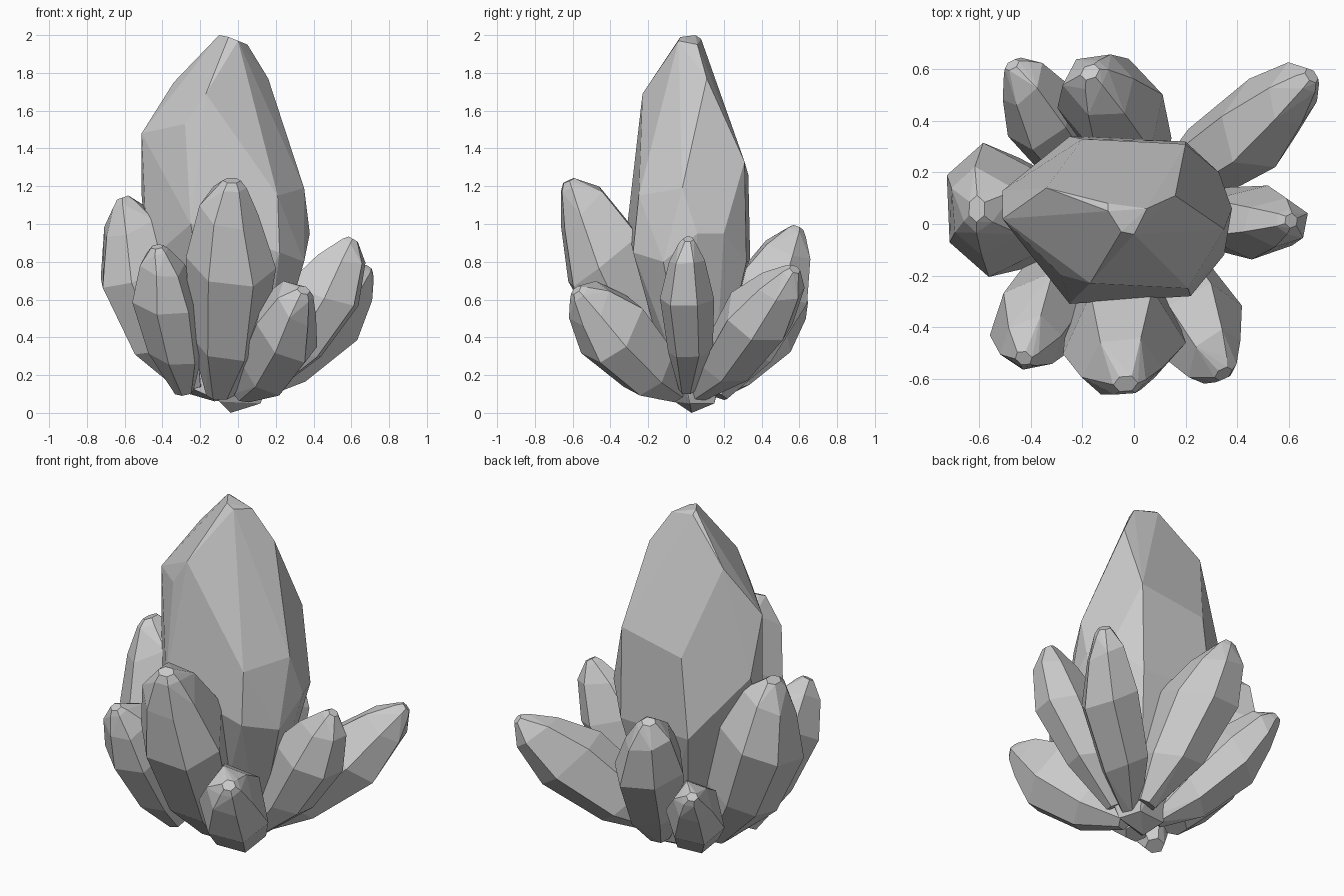
import bpy, bmesh, math, random
from mathutils import Vector

if "Cube" in bpy.data.objects:
    bpy.data.objects.remove(bpy.data.objects["Cube"])

random.seed(4)


def hull(name, points):
    """Flat-faced convex crystal from a point cloud."""
    bm = bmesh.new()
    for p in points:
        bm.verts.new(p)
    res = bmesh.ops.convex_hull(bm, input=bm.verts[:])
    junk = {g for g in res["geom_interior"] + res["geom_unused"]
            if isinstance(g, bmesh.types.BMVert)}
    bmesh.ops.delete(bm, geom=list(junk), context='VERTS')
    bmesh.ops.dissolve_limit(bm, angle_limit=math.radians(5),
                             verts=bm.verts[:], edges=bm.edges[:])
    bmesh.ops.recalc_face_normals(bm, faces=bm.faces[:])
    me = bpy.data.meshes.new(name)
    bm.to_mesh(me)
    bm.free()
    ob = bpy.data.objects.new(name, me)
    bpy.context.collection.objects.link(ob)
    return ob


# position along the axis, relative girth, extra fullness on the inner side
PROFILE = [(0, .3, 1.2), (.28, .82, 1.7), (.64, 1, 1.75), (.87, .66, 1.6),
           (.97, .34, 1.2), (1, .2, 1)]


def shard(name, base, tip, width, depth, bow, turn):
    """Six-sided tapered crystal leaning from base to tip, fuller inside."""
    base, tip = Vector(base), Vector(tip)
    axis = tip - base
    side = axis.cross(Vector((0, 0, 1))).normalized()
    up = side.cross(axis).normalized()
    pts = []
    for t, r, inner in PROFILE:
        mid = base + axis * t - up * bow * math.sin(math.pi * t)
        mid += side * random.uniform(-.02, .02) * r
        for k in range(6):
            a = math.radians(turn + 60 * k)
            lift = math.sin(a) * (inner if math.sin(a) > 0 else 1)
            slide = axis * .05 * math.cos(a + turn) * (0 < t < .9)
            pts.append(mid + slide + side * width * r * math.cos(a)
                       + up * depth * r * lift)
    hull(name, pts)


# large central crystal
hull("central_crystal", [
    (-.1, .05, 2), (-.05, -.03, 1.99), (.0, -.04, 1.97), (.05, .06, 1.95), (-.1, .08, 1.98),
    (-.34, .14, 1.75), (-.17, -.23, 1.69), (.16, .11, 1.77),
    (-.51, .02, 1.48), (-.28, -.2, 1.53), (.1, -.17, 1.46),
    (.2, .31, 1.33), (-.2, .33, 1.26), (.35, -.02, 1.19), (.21, -.25, 1.15),
    (-.25, -.31, 1.0), (-.51, .13, 1.15), (.33, .2, .95), (.38, .06, .95),
    (.35, -.12, .8), (.22, -.28, .85), (-.25, .34, .8), (.2, .32, .8), (-.48, -.02, .8),
    (-.1, -.06, .06), (-.04, .03, .0), (.12, .02, .05), (.08, .15, .05), (-.1, .12, .06)])

# ring of leaning crystals: base, tip, half width, half depth, outward bow, turn
for args in [
    ("left_crystal", (-.25, .05, .12), (-.61, .06, 1.14), .26, .18, .11, 0),
    ("front_left_crystal", (-.28, -.17, .11), (-.43, -.52, .88), .175, .15, .02, 25),
    ("front_crystal", (-.1, -.1, .09), (-.03, -.62, 1.23), .24, .18, .07, 5),
    ("front_right_crystal", (.03, -.04, .09), (.35, -.58, .65), .19, .16, .07, 12),
    ("right_crystal", (.14, .01, .12), (.61, .01, .92), .145, .15, .07, 8),
    ("back_right_crystal", (.06, .05, .09), (.69, .575, .76), .17, .15, .07, 15),
    ("back_crystal", (.05, .17, .09), (-.17, .59, .98), .2, .16, .06, 15),
    ("back_left_crystal", (-.1, .06, .09), (-.47, .62, .63), .16, .13, .06, 12),
]:
    shard(*args)
